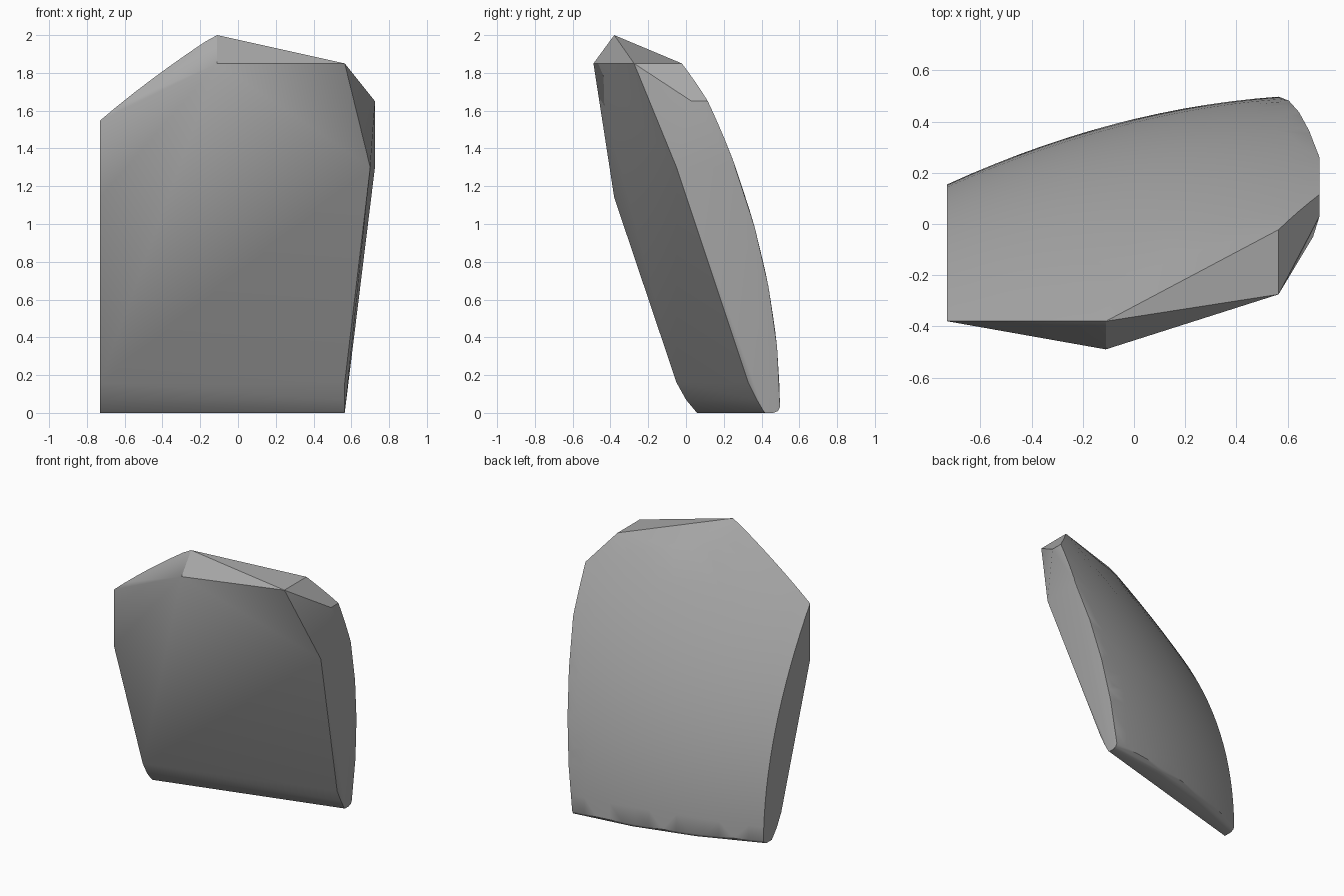
import bpy, bmesh, math

cube = bpy.data.objects.get("Cube")
if cube:
    bpy.data.objects.remove(cube, do_unlink=True)

LEFT, SHOULDER, RIGHT, PEAK = -0.73, 0.565, 0.725, -0.11


def back(x, z):
    """Depth of the domed back surface."""
    return 0.41 + 0.24 * x - 0.15 * x * x - z * z * (0.183 - 0.055 * x)


def crown(x):
    """Height of the upper rim of the dome."""
    if x <= PEAK:
        rise = back(x, 0) + 0.38
        return math.sqrt(rise / (0.183 - 0.055 * x))
    if x <= SHOULDER:
        return 2 - 0.15 * (x - PEAK) / (SHOULDER - PEAK)
    return 1.85 - 0.2 * (x - SHOULDER) / (RIGHT - SHOULDER)


def foot(x):
    """Height of the lower rim, rising along the tapered side."""
    return 0.03 + max(0, x - SHOULDER) / (RIGHT - SHOULDER) * 1.27


points = []

# Domed back
columns = [LEFT + (SHOULDER - LEFT) * i / 14 for i in range(15)] + [0.605, 0.645, 0.685, RIGHT]
for x in columns:
    low, high = foot(x), crown(x)
    for j in range(17):
        z = low + (high - low) * j / 16
        # the straight cut from peak to shoulder trims the dome
        if PEAK < x < SHOULDER and j == 16:
            continue
        points.append((x, back(x, z), z))

# Rounded base
for x in (LEFT, -0.3, 0.13, SHOULDER):
    t = (x - LEFT) / (SHOULDER - LEFT)
    points += [(x, -0.05 + 0.38 * t, 0.16),
               (x, 0.0 + 0.375 * t, 0.07),
               (x, 0.05 + 0.36 * t, 0.01),
               (x, 0.06 + 0.36 * t, 0),
               (x, back(x, 0) - 0.035, 0),
               (x, back(x, 0) - 0.01, 0.01)]

# Chiselled front, crown and side corners
points += [(PEAK, -0.38, 2), (PEAK, -0.49, 1.85),
           (SHOULDER, -0.275, 1.85), (SHOULDER, -0.05, 1.85),
           (RIGHT, 0.03, 1.65), (RIGHT, 0.09, 1.65),
           (0.70, -0.05, 1.3), (RIGHT, 0.26, 1.3),
           (LEFT, -0.38, 1.53), (LEFT, -0.38, 1.14)]

bm = bmesh.new()
for p in points:
    bm.verts.new(p)
bmesh.ops.remove_doubles(bm, verts=bm.verts, dist=0.004)
hull = bmesh.ops.convex_hull(bm, input=bm.verts)
loose = [v for v in bm.verts if not v.link_faces]
bmesh.ops.delete(bm, geom=loose, context='VERTS')
bmesh.ops.dissolve_limit(bm, angle_limit=math.radians(1), verts=bm.verts, edges=bm.edges)
bmesh.ops.recalc_face_normals(bm, faces=bm.faces)

mesh = bpy.data.meshes.new("stone_shard")
bm.to_mesh(mesh)
bm.free()
shard = bpy.data.objects.new("stone_shard", mesh)
bpy.context.collection.objects.link(shard)

# Plain grey stone
grey = bpy.data.materials.new("stone_grey")
grey.use_nodes = True
colour = (0.4, 0.4, 0.4, 1)
grey.diffuse_color = colour
grey.node_tree.nodes["Principled BSDF"].inputs["Base Color"].default_value = colour
mesh.materials.append(grey)

bpy.context.view_layer.objects.active = shard
shard.select_set(True)
bpy.ops.object.shade_smooth_by_angle(angle=math.radians(30))
